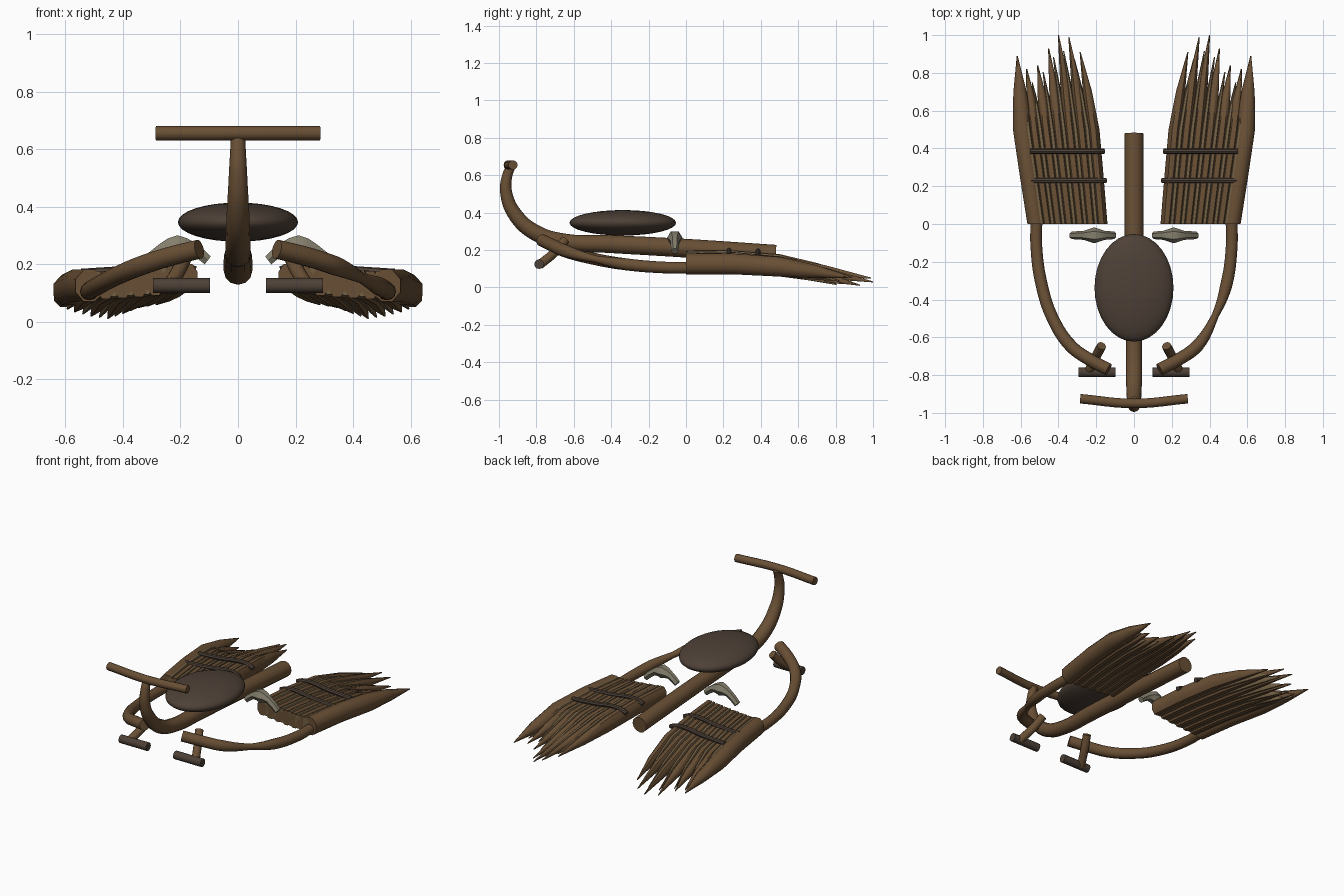
import bpy, bmesh, math
from mathutils import Vector

if "Cube" in bpy.data.objects:
    bpy.data.objects.remove(bpy.data.objects["Cube"])


def material(name, rgb):
    m = bpy.data.materials.new(name)
    m.diffuse_color = (*rgb, 1)
    m.use_nodes = True
    m.node_tree.nodes["Principled BSDF"].inputs["Base Color"].default_value = m.diffuse_color
    return m


WOOD = material("brown_wood", (0.14, 0.078, 0.035))
STRAW = material("pale_straw", (0.17, 0.115, 0.058))
DARK = material("dark_leather", (0.075, 0.052, 0.038))
METAL = material("dull_metal", (0.23, 0.21, 0.15))


def finish(obj, mat, angle=40):
    obj.data.materials.clear()
    obj.data.materials.append(mat)
    bpy.ops.object.select_all(action='DESELECT')
    obj.select_set(True)
    bpy.context.view_layer.objects.active = obj
    bpy.ops.object.shade_smooth_by_angle(angle=math.radians(angle))
    return obj


def tube(name, pts, mat, steps=6, res=4):
    """Round tube through (x, y, z, radius) points."""
    cu = bpy.data.curves.new(name, 'CURVE')
    cu.dimensions = '3D'
    cu.bevel_depth = 1
    cu.bevel_resolution = res
    cu.use_fill_caps = True
    cu.resolution_u = steps
    sp = cu.splines.new('BEZIER')
    sp.bezier_points.add(len(pts) - 1)
    for bp, p in zip(sp.bezier_points, pts):
        bp.co = p[:3]
        bp.radius = p[3]
        bp.handle_left_type = bp.handle_right_type = 'AUTO'
    tmp = bpy.data.objects.new(name + "_path", cu)
    bpy.context.collection.objects.link(tmp)
    dg = bpy.context.evaluated_depsgraph_get()
    me = bpy.data.meshes.new_from_object(tmp.evaluated_get(dg))
    bpy.data.objects.remove(tmp)
    obj = bpy.data.objects.new(name, me)
    bpy.context.collection.objects.link(obj)
    return finish(obj, mat)


def twig(bm, rings, sides=8):
    """Loft of elliptical (x, y, z, rx, rz) rings lying across y."""
    loops = []
    for x, y, z, rx, rz in rings:
        loops.append([bm.verts.new((x + rx * math.cos(a), y, z + rz * math.sin(a)))
                      for a in [2 * math.pi * (k + 0.5) / sides for k in range(sides)]])
    for a, b in zip(loops, loops[1:]):
        for k in range(sides):
            n = (k + 1) % sides
            bm.faces.new((a[k], a[n], b[n], b[k]))
    bm.faces.new(loops[0][::-1])
    bm.faces.new(loops[-1])


def bundle(name, s, specs, mat):
    """specs: (base x, base z, mid x, mid z, tip x, tip y, tip z, rx, rz)."""
    bm = bmesh.new()
    for bx, bz, mx, mz, tx, ty, tz, rx, rz in specs:
        q = (ty + 0.5) / 2
        twig(bm, [(s * bx, 0, bz, rx * .95, rz),
                  (s * (bx + mx) / 2, .25, (bz + mz) / 2 + .008, rx, rz),
                  (s * mx, .5, mz, rx, rz * .95),
                  (s * (mx * .55 + tx * .45), q, mz * .55 + tz * .45, rx * .72, rz * .62),
                  (s * tx, ty, tz, .003, .003)])
    bmesh.ops.recalc_face_normals(bm, faces=bm.faces)
    me = bpy.data.meshes.new(name)
    bm.to_mesh(me)
    bm.free()
    obj = bpy.data.objects.new(name, me)
    bpy.context.collection.objects.link(obj)
    return finish(obj, mat, 50)


# main beam sweeping up into the steering neck
tube("main_beam", [(0, .48, .178, .05), (0, 0, .21, .05), (0, -.4, .232, .048),
                   (0, -.65, .245, .043), (0, -.8, .29, .043), (0, -.91, .385, .039),
                   (0, -.962, .51, .032), (0, -.955, .6, .027), (0, -.935, .65, .024)], WOOD)

# handlebar
tube("handlebar", [(-.285, -.925, .655, .025), (0, -.95, .655, .025),
                   (.285, -.925, .655, .025)], WOOD)

# seat
bpy.ops.mesh.primitive_uv_sphere_add(segments=32, ring_count=16, location=(0, -.338, .346))
seat = bpy.context.object
seat.name = "seat"
seat.scale = (.209, .285, .068)
bpy.ops.object.transform_apply(location=False, rotation=False, scale=True)
finish(seat, DARK, 60)

# bristle tips from the inside out: x, y, z
TIPS = [(.285, .91, .06), (.345, .99, .05), (.40, 1.0, .03), (.452, .93, .012),
        (.51, .84, .02), (.568, .82, .035), (.618, .89, .055)]

for s, side in ((1, "right"), (-1, "left")):
    # side rail, pinched at the bend on the right
    pinch = [(.43, -.485, .152, .019)] if s > 0 else [(.43, -.5, .155, .032)]
    rail = [(.515, .05, .105, .031), (.517, -.12, .107, .031), (.487, -.33, .125, .032)] + pinch + \
           [(.335, -.645, .195, .034), (.24, -.715, .226, .034), (.135, -.77, .252, .034)]
    tube(side + "_side_rail", [(s * x, y, z, r) for x, y, z, r in rail], WOOD)

    # foot peg and its hanger
    tube(side + "_peg_hanger", [(s * .172, -.645, .255, .025), (s * .2, -.7, .19, .025),
                                (s * .24, -.782, .122, .025)], WOOD)
    tube(side + "_foot_peg", [(s * .098, -.785, .125, .026), (s * .295, -.785, .125, .026)], DARK)

    # arched rear foot rest, low-poly
    tube(side + "_foot_rest", [(s * .105, -.06, .213, .02), (s * .155, -.06, .252, .024),
                               (s * .21, -.06, .264, .042), (s * .265, -.06, .25, .024),
                               (s * .33, -.06, .195, .02)], METAL, 2, 1)

    # bristle bundle: brown twigs with paler straws between them
    n = len(TIPS)
    brown = []
    for i, (tx, ty, tz) in enumerate(TIPS):
        t = i / (n - 1)
        dip = .016 * math.sin(math.pi * t)
        rx, rz = (.054, .06) if i == n - 1 else (.036, .052)
        brown.append((.172 + .345 * t, .153 - .028 * t - dip * .3,
                      .216 + .375 * t, .133 - .022 * t - dip, tx, ty, tz, rx, rz))
    straw = []
    for a, b in zip(brown, brown[1:]):
        m = [(p + q) / 2 for p, q in zip(a, b)]
        m[1] += .004
        m[3] += .004
        m[5] -= .08
        m[7], m[8] = .02, .05
        straw.append(m)
    bundle(side + "_brown_bristles", s, brown, WOOD)
    bundle(side + "_pale_bristles", s, straw, STRAW)

    # two straps laid over the bristles
    for j, (y, dx) in enumerate(((.23, 0), (.385, .01))):
        dz = -.004 * j
        tube(f"{side}_strap_{j + 1}", [(s * (.148 + dx), y, .178 + dz, .014),
                                       (s * (.2 + dx), y, .197 + dz, .014),
                                       (s * (.38 + dx), y, .181 + dz, .014),
                                       (s * (.545 + dx * .5), y, .17 + dz, .014)], DARK, 4, 2)
